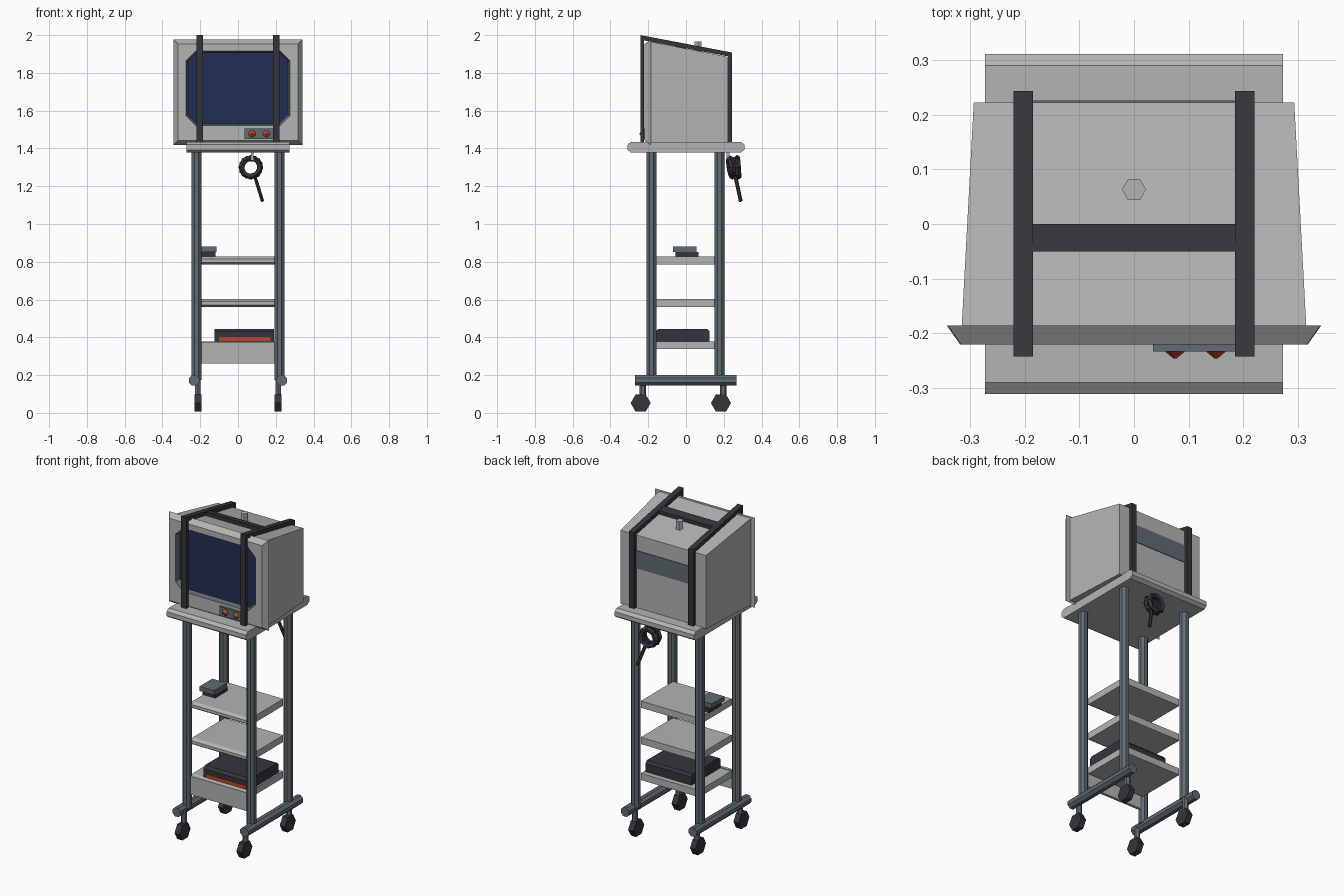
import bpy, bmesh, math
from mathutils import Vector

if "Cube" in bpy.data.objects:
    bpy.data.objects.remove(bpy.data.objects["Cube"])


def material(name, r, g, b):
    m = bpy.data.materials.new(name)
    m.use_nodes = True
    m.diffuse_color = (r, g, b, 1)
    m.node_tree.nodes["Principled BSDF"].inputs["Base Color"].default_value = (r, g, b, 1)
    return m


GREY = material("light grey", 0.44, 0.46, 0.45)
SLATE = material("slate metal", 0.12, 0.15, 0.17)
BLACK = material("black plastic", 0.036, 0.035, 0.042)
NAVY = material("navy glass", 0.016, 0.026, 0.085)
RED = material("red", 0.5, 0.06, 0.025)


def finish(name, bm, mats):
    bmesh.ops.recalc_face_normals(bm, faces=bm.faces)
    me = bpy.data.meshes.new(name)
    bm.to_mesh(me)
    bm.free()
    ob = bpy.data.objects.new(name, me)
    for m in mats:
        me.materials.append(m)
    bpy.context.collection.objects.link(ob)
    return ob


def loft(name, loops, *mats):
    """Skin a row of point loops, capping both ends."""
    bm = bmesh.new()
    rings = [[bm.verts.new(p) for p in loop] for loop in loops]
    n = len(rings[0])
    for a, b in zip(rings, rings[1:]):
        for i in range(n):
            j = (i + 1) % n
            bm.faces.new((a[i], a[j], b[j], b[i]))
    bm.faces.new(rings[0])
    last = bm.faces.new(rings[-1])
    last.material_index = len(mats) - 1
    return finish(name, bm, mats)


def box(name, x, y, z, mat):
    loops = [[(x[0], y[0], h), (x[1], y[0], h), (x[1], y[1], h), (x[0], y[1], h)] for h in z]
    return loft(name, loops, mat)


def side_prism(name, x, profile, mat):
    """Extrude a (y, z) profile across x."""
    return loft(name, [[(h, py, pz) for py, pz in profile] for h in x], mat)


def rod(name, start, end, r, sides, mat, r2=None, turn=0.5):
    a, b = Vector(start), Vector(end)
    d = (b - a).normalized()
    u = Vector((1, 0, 0)) if abs(d.x) < 0.7 else Vector((0, 1, 0))
    u = (u - d * u.dot(d)).normalized()
    v = d.cross(u)
    angles = [2 * math.pi * (i + turn) / sides for i in range(sides)]
    loops = [[c + (u * math.cos(t) + v * math.sin(t)) * q for t in angles]
             for c, q in ((a, r), (b, r if r2 is None else r2))]
    return loft(name, loops, mat)


def octagon(y, w, z0, z1, c):
    """Chamfered rectangle facing the front."""
    return [(-w + c, y, z0), (w - c, y, z0), (w, y, z0 + c), (w, y, z1 - c),
            (w - c, y, z1), (-w + c, y, z1), (-w, y, z1 - c), (-w, y, z0 + c)]


# Monitor cabinet, tapering and sloping to the back
def cabinet_ring(y, w, top):
    return [(-w, y, 1.43), (w, y, 1.43), (w, y, top), (-w, y, top)]


loft("monitor_cabinet", [cabinet_ring(-0.187, 0.315, 1.965), cabinet_ring(0.222, 0.293, 1.885)], GREY)

# Bezel with a chamfered recess that ends in the glass
loft("monitor_bezel", [octagon(-0.186, 0.342, 1.418, 1.976, 0.002),
                       octagon(-0.22, 0.318, 1.442, 1.952, 0.002),
                       octagon(-0.22, 0.274, 1.522, 1.915, 0.05),
                       octagon(-0.19, 0.266, 1.53, 1.907, 0.05)], GREY, NAVY)
for f in bpy.data.objects["monitor_bezel"].data.polygons:
    if abs(f.normal.y) < 0.6 and abs(f.center.x) < 0.275 and 1.5 < f.center.z < 1.93:
        f.material_index = 2
bpy.data.objects["monitor_bezel"].data.materials.append(SLATE)

box("rear_panel", (-0.2, 0.2), (0.215, 0.226), (1.68, 1.79), SLATE)
rod("top_knob", (0, 0.063, 1.9), (0, 0.063, 1.965), 0.022, 6, GREY, turn=0)

# Control plate and knobs
box("control_plate", (0.035, 0.2), (-0.233, -0.215), (1.45, 1.505), SLATE)
for i, x in enumerate((0.075, 0.15)):
    rod(f"control_knob_{i}", (x, -0.232, 1.478), (x, -0.246, 1.478), 0.021, 8, RED, r2=0.003)

# Straps wrapped over the monitor
strap = [(-0.242, 1.43), (-0.242, 2.0), (0.243, 1.908), (0.243, 1.43),
         (0.222, 1.43), (0.222, 1.888), (-0.222, 1.972), (-0.222, 1.43)]
for side, s in (("left", 1), ("right", -1)):
    side_prism(f"strap_{side}", (s * 0.185, s * 0.22), strap, BLACK)
side_prism("cross_strap", (-0.186, 0.186),
           [(-0.05, 1.92), (-0.05, 1.961), (0, 1.951), (0, 1.91)], BLACK)

# Table top with rounded front and back edges
top = [(-0.29, 1.378), (0.29, 1.378), (0.311, 1.393), (0.311, 1.42),
       (0.29, 1.435), (-0.29, 1.435), (-0.311, 1.42), (-0.311, 1.393)]
side_prism("table_top", (-0.272, 0.272), top, GREY)

# Shelves with a bevelled front lip
for name, z in (("upper", 0.785), ("middle", 0.56), ("lower", 0.337)):
    lip = [(-0.16, z), (0.157, z), (0.157, z + 0.042), (-0.16, z + 0.042),
           (-0.178, z + 0.03), (-0.178, z + 0.012)]
    side_prism(f"shelf_{name}", (-0.2, 0.2), lip, GREY)
box("drawer_front", (-0.205, 0.205), (-0.19, -0.172), (0.262, 0.375), GREY)

# Posts, foot bars and casters
for side, s in (("left", 1), ("right", -1)):
    rod(f"foot_bar_{side}", (s * 0.232, -0.27, 0.172), (s * 0.232, 0.267, 0.172), 0.03, 8, SLATE)
    for end, y, wheel_y in (("front", -0.182, -0.24), ("back", 0.178, 0.185)):
        rod(f"post_{end}_{side}", (s * 0.22, y, 0.175), (s * 0.22, y, 1.38), 0.028, 8, SLATE)
        stem_y = wheel_y + 0.012
        rod(f"caster_stem_{end}_{side}", (s * 0.212, stem_y, 0.06), (s * 0.212, stem_y, 0.18),
            0.017, 6, SLATE)
        rod(f"caster_wheel_{end}_{side}", (s * 0.194, wheel_y, 0.052), (s * 0.23, wheel_y, 0.052),
            0.053, 6, BLACK, turn=0)

# Tape player with a red strip
player = [(-0.16, 0.379), (0.125, 0.379), (0.125, 0.43), (0.112, 0.445),
          (-0.145, 0.445), (-0.16, 0.43)]
side_prism("tape_player", (-0.125, 0.19), player, BLACK)
box("player_strip", (-0.1, 0.172), (-0.166, -0.155), (0.381, 0.403), RED)

# Small device on the upper shelf
box("device_base", (-0.205, -0.118), (-0.055, 0.065), (0.825, 0.852), BLACK)
box("device_lid", (-0.215, -0.115), (-0.07, 0.055), (0.852, 0.88), SLATE)

# Coiled cable hanging from a hook at the back
box("cable_hook", (0.068, 0.082), (0.215, 0.23), (1.34, 1.385), GREY)
for i, (y, tilt, spin) in enumerate(((0.238, 0.15, 0.0), (0.256, -0.2, 0.4), (0.274, 0.1, 0.8))):
    bpy.ops.mesh.primitive_torus_add(major_segments=8, minor_segments=5, major_radius=0.05,
                                     minor_radius=0.016, location=(0.068, y, 1.3),
                                     rotation=(math.pi / 2 + tilt, spin, tilt))
    coil = bpy.context.object
    coil.name = f"cable_coil_{i}"
    coil.data.materials.append(BLACK)
rod("cable_tail", (0.09, 0.262, 1.25), (0.13, 0.29, 1.12), 0.01, 6, BLACK)
